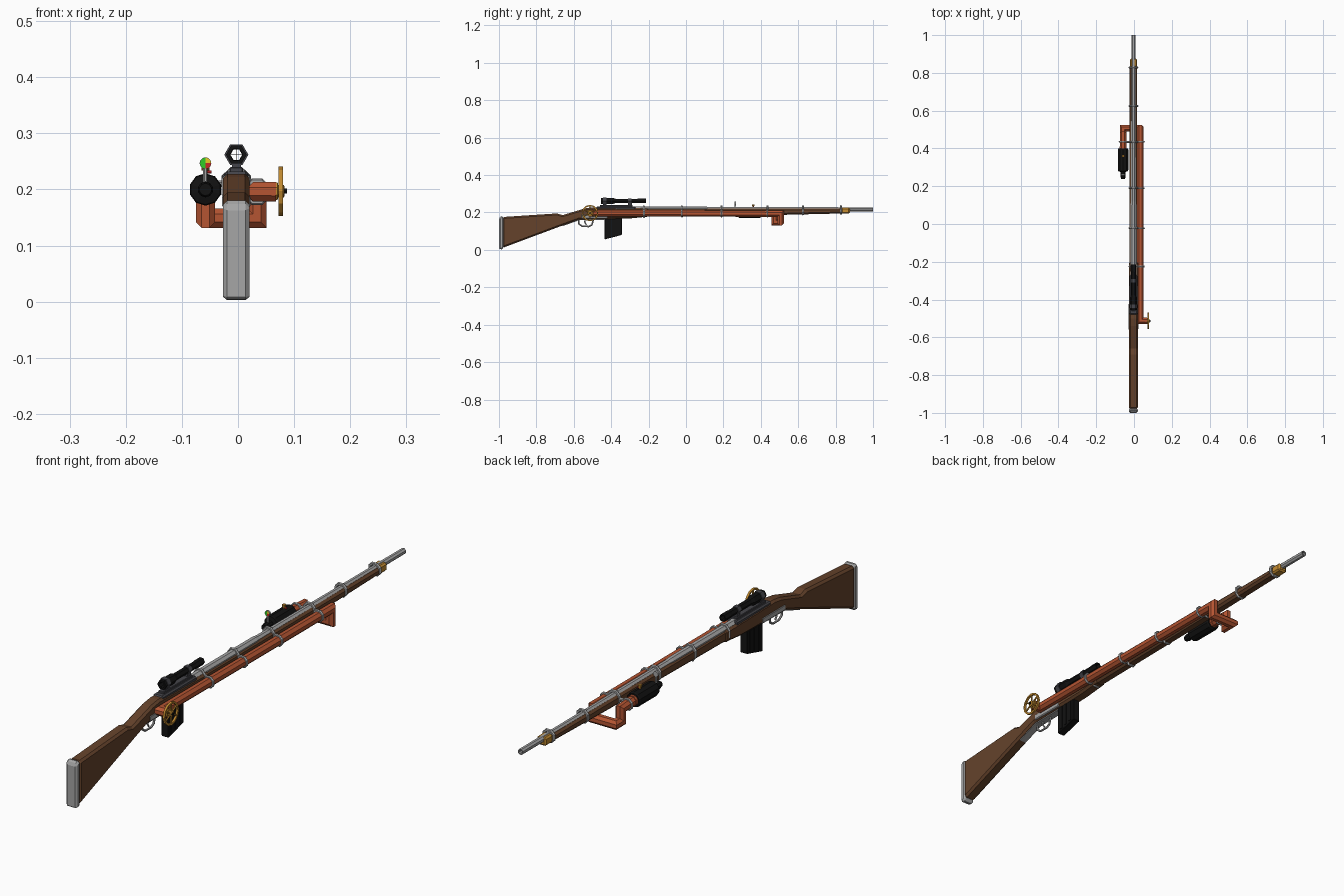
import bpy, bmesh, math
from mathutils import Vector, Matrix

if "Cube" in bpy.data.objects:
    bpy.data.objects.remove(bpy.data.objects["Cube"])

CX = -0.003  # centre line of stock and barrel


def material(name, *rgb):
    m = bpy.data.materials.new(name)
    m.diffuse_color = (*rgb, 1)
    m.use_nodes = True
    m.node_tree.nodes["Principled BSDF"].inputs["Base Color"].default_value = m.diffuse_color
    return m


WOOD = material("wood", 0.13, 0.055, 0.024)
COPPER = material("copper", 0.46, 0.09, 0.032)
BRASS = material("brass", 0.55, 0.26, 0.03)
BLACK = material("black", 0.006, 0.006, 0.006)
DARK = material("dark_steel", 0.06, 0.06, 0.07)
STEEL = material("steel", 0.38, 0.38, 0.38)
GREEN = material("green", 0.03, 0.6, 0.02)
YELLOW = material("yellow", 0.8, 0.6, 0.02)
RED = material("red", 0.6, 0.02, 0.02)


def finish(name, bm, mat, bevel=0):
    bmesh.ops.recalc_face_normals(bm, faces=bm.faces[:])
    me = bpy.data.meshes.new(name)
    bm.to_mesh(me)
    bm.free()
    ob = bpy.data.objects.new(name, me)
    bpy.context.collection.objects.link(ob)
    me.materials.append(mat)
    if bevel:
        b = ob.modifiers.new("bevel", 'BEVEL')
        b.width, b.segments, b.limit_method = bevel, 1, 'ANGLE'
        b.angle_limit = math.radians(50)
    return ob


def skin(bm, rings, closed):
    n, k = len(rings), len(rings[0])
    for i in range(n if closed else n - 1):
        a, b = rings[i], rings[(i + 1) % n]
        for j in range(k):
            bm.faces.new((a[j], a[(j + 1) % k], b[(j + 1) % k], b[j]))
    if not closed:
        bm.faces.new(rings[0])
        bm.faces.new(rings[-1])


def lathe(name, origin, axis, prof, sides, mat, phase=0.0, closed=False):
    """Turned part: prof is (distance along axis, radius)."""
    bm, rings = bmesh.new(), []
    for t, r in prof:
        ring = []
        for i in range(sides):
            a = math.tau * i / sides + phase
            c, s = r * math.cos(a), r * math.sin(a)
            p = {'X': (t, c, s), 'Y': (c, t, s), 'Z': (c, s, t)}[axis]
            ring.append(bm.verts.new(Vector(origin) + Vector(p)))
        rings.append(ring)
    skin(bm, rings, closed)
    return finish(name, bm, mat)


def sweep(name, path, r, sides, mat, closed=False):
    """Tube along a path with mitred corners."""
    pts = [Vector(p) for p in path]
    n = len(pts)
    dirs = [(pts[(i + 1) % n] - pts[i]).normalized() for i in range(n)]
    if not closed:
        dirs[-1] = dirs[-2]
    d = dirs[0]
    u = d.cross(Vector((0.0, 0.0, 1.0)))
    u = (u if u.length > 0.1 else d.cross(Vector((0, 1, 0)))).normalized()
    v = d.cross(u)
    angs = [math.tau * (i + 0.5) / sides for i in range(sides)]
    R = r / math.cos(math.pi / sides)
    cur = [pts[0] + R * (u * math.cos(a) + v * math.sin(a)) for a in angs]
    bm, rings = bmesh.new(), []
    for i in range(n):
        prev = dirs[i - 1] if (i or closed) else d
        run = prev if (i or not closed) else d
        normal = prev + dirs[i]
        cur = [p + run * ((pts[i] - p).dot(normal) / run.dot(normal)) for p in cur]
        rings.append([bm.verts.new(p) for p in cur])
    skin(bm, rings, closed)
    return finish(name, bm, mat)


def prism(name, prof, x0, x1, mat, bevel=0):
    """(y, z) outline extruded from x0 to x1."""
    bm = bmesh.new()
    skin(bm, [[bm.verts.new((x, y, z)) for y, z in prof] for x in (x0, x1)], False)
    return finish(name, bm, mat, bevel)


def box(name, y0, y1, z0, z1, half, mat, bevel=0, cx=CX):
    return prism(name, [(y0, z0), (y1, z0), (y1, z1), (y0, z1)], cx - half, cx + half, mat, bevel)


# Wooden stock, fore end and butt plate
prism("stock", [(-0.98, 0.011), (-0.675, 0.125), (-0.57, 0.163), (-0.3, 0.168), (-0.2, 0.178),
                (-0.2, 0.222), (-0.5, 0.228), (-0.54, 0.222), (-0.66, 0.186), (-0.69, 0.195),
                (-0.98, 0.176)], CX - 0.0235, CX + 0.0235, WOOD, 0.008)
prism("fore_stock", [(-0.22, 0.178), (0.5, 0.187), (0.84, 0.195), (0.84, 0.222), (-0.22, 0.222)],
      CX - 0.02, CX + 0.02, WOOD, 0.008)
prism("butt_plate", [(-1.0, 0.008), (-0.992, 0.0), (-0.975, 0.008), (-0.975, 0.178), (-0.988, 0.18),
                     (-1.0, 0.17)], CX - 0.0235, CX + 0.0235, STEEL, 0.007)
box("brass_nose_cap", 0.83, 0.876, 0.194, 0.226, 0.019, BRASS, 0.006)

# Hollow barrel
lathe("barrel", (CX, 0, 0.217), 'Y', [(-0.3, 0.017), (0.1, 0.0165), (0.12, 0.014), (0.6, 0.0125),
      (1.0, 0.0115), (1.0, 0.0075), (0.93, 0.0075)], 8, STEEL, math.pi / 8)

# Receiver and scope rail
box("receiver", -0.48, -0.27, 0.205, 0.232, 0.021, DARK, 0.005)
box("scope_rail", -0.46, -0.285, 0.23, 0.24, 0.012, DARK, 0.002)
box("receiver_plate", -0.56, -0.42, 0.168, 0.19, 0.0255, STEEL, 0.003)
prism("trigger_plate", [(-0.66, 0.127), (-0.57, 0.159), (-0.43, 0.161), (-0.43, 0.168),
                        (-0.57, 0.168), (-0.66, 0.136)], CX - 0.014, CX + 0.014, STEEL)

# Trigger guard and trigger
sweep("trigger_guard", [(CX, y, z) for y, z in ((-0.575, 0.16), (-0.572, 0.138), (-0.555, 0.126),
      (-0.52, 0.125), (-0.503, 0.134), (-0.495, 0.163))], 0.0035, 6, STEEL)
sweep("trigger", [(CX, -0.54, 0.163), (CX, -0.541, 0.147), (CX, -0.532, 0.134)], 0.003, 6, STEEL)

# Magazine with ribs
prism("magazine", [(-0.435, 0.056), (-0.343, 0.08), (-0.343, 0.172), (-0.435, 0.172)],
      CX - 0.015, CX + 0.015, BLACK, 0.002)
for i in range(3):
    y = -0.422 + i * 0.026
    z = 0.066 + 0.26 * (y + 0.435)
    box(f"magazine_rib_{i}", y, y + 0.013, z, 0.165, 0.0175, BLACK)

# Hexagonal hollow scope with crosshair, rings and mounts
lathe("scope_tube", (CX, 0, 0.262), 'Y', [(-0.455, 0.0185), (-0.39, 0.0185), (-0.375, 0.013),
      (-0.26, 0.013), (-0.25, 0.0145), (-0.215, 0.0145), (-0.215, 0.0105), (-0.455, 0.0115)],
      6, BLACK, 0, True)
box("crosshair_upright", -0.301, -0.3, 0.253, 0.271, 0.0004, BLACK)
box("crosshair_level", -0.301, -0.3, 0.2616, 0.2624, 0.0105, BLACK)
for i, (y, r) in enumerate(((-0.435, 0.0185), (-0.3, 0.013))):
    lathe(f"scope_ring_{i}", (CX, y, 0.262), 'Y', [(-0.009, r), (-0.009, r + 0.003),
          (0.009, r + 0.003), (0.009, r)], 6, DARK, 0, True)
    box(f"scope_mount_{i}", y - 0.01, y + 0.01, 0.235, 0.262 - r * 0.86, 0.008, DARK)

# Copper pipe running along the right side, under the barrel and up to the tank
PX, PZ, TX, TZ = 0.034, 0.196, -0.058, 0.2
sweep("copper_pipe", [(0.068, -0.513, PZ), (PX, -0.513, PZ), (PX, 0.507, PZ - 0.002),
      (PX, 0.507, 0.149), (TX, 0.507, 0.149), (TX, 0.474, 0.149), (TX, 0.474, TZ - 0.004),
      (TX, 0.39, TZ)], 0.0172, 8, COPPER)
# Flanges at the pipe ends
lathe("valve_flange", (0.06, -0.513, PZ), 'X', [(0, 0.019), (0.006, 0.019)], 8, COPPER, math.pi / 8)
lathe("tank_flange", (TX, 0.4, TZ), 'Y', [(0, 0.021), (0.01, 0.021)], 8, COPPER, math.pi / 8)

# Valve wheel: rim, spokes and hub
WC = Vector((0.0765, -0.513, 0.197))
lathe("wheel_rim", WC, 'X', [(-0.004, 0.037), (-0.004, 0.044), (0.004, 0.044), (0.004, 0.037)],
      12, BRASS, 0, True)
for i in range(6):
    a = math.tau * i / 6 + math.pi / 2
    d = Vector((0, math.cos(a), math.sin(a)))
    sweep(f"wheel_spoke_{i}", [WC + d * 0.008, WC + d * 0.04], 0.0028, 6, BRASS)
lathe("wheel_hub", WC, 'X', [(-0.011, 0.017), (-0.006, 0.017), (-0.005, 0.012), (0.005, 0.012),
      (0.0065, 0.009)], 8, BRASS, math.pi / 8)
lathe("wheel_nut", WC, 'X', [(0.005, 0.005), (0.0105, 0.005)], 6, BLACK)

# Pressure tank
lathe("pressure_tank", (TX, 0, TZ), 'Y', [(0.238, 0.011), (0.25, 0.014), (0.276, 0.014), (0.28, 0.027),
      (0.286, 0.029), (0.395, 0.029), (0.4, 0.026)], 10, BLACK, math.pi / 10)

# Pressure gauge with coloured sectors
GC = Vector((TX, 0.262, 0.247))
lathe("gauge_stem", (TX, 0.262, 0.21), 'Z', [(0, 0.004), (0.03, 0.004)], 6, STEEL)
lathe("gauge_case", GC, 'Y', [(-0.004, 0.0105), (0.004, 0.0105)], 12, STEEL)
for name, a0, a1, m in (("red", -90, 0, RED), ("yellow", 0, 90, YELLOW), ("green", 90, 270, GREEN)):
    bm = bmesh.new()
    arc = [math.radians(a0 + (a1 - a0) * k / 6) for k in range(7)]
    fan = [GC + Vector((0, -0.0045, 0))]
    fan += [GC + Vector((0.0098 * math.cos(a), -0.0045, 0.0098 * math.sin(a))) for a in arc]
    bm.faces.new([bm.verts.new(p) for p in fan])
    finish(f"gauge_{name}_sector", bm, m)

# Relief valve on the tank
lathe("relief_valve", (TX, 0.36, 0), 'Z', [(0.222, 0.004), (0.234, 0.004), (0.234, 0.007),
      (0.243, 0.007)], 8, BRASS)
lathe("relief_handle", (TX, 0.36, 0.231), 'X', [(0, 0.003), (0.011, 0.003)], 6, RED)


# Steel clamps: one loop round stock and barrel, another round the pipe
def loop(cx, cz, rx, rz, y):
    return [(cx + rx * math.cos(a), y, cz + rz * math.sin(a))
            for a in (math.tau * (k + 0.5) / 8 for k in range(8))]


for i, y in enumerate((-0.225, -0.022, 0.19, 0.435, 0.625, 0.828)):
    low = 0.176 + 0.017 * (y + 0.225)
    sweep(f"stock_clamp_{i}", loop(CX, (low + 0.233) / 2, 0.0225, (0.237 - low) / 2, y),
          0.005, 6, STEEL, True)
    if i < 4:
        sweep(f"pipe_clamp_{i}", loop(PX, PZ, 0.0195, 0.0195, y), 0.0045, 6, STEEL, True)
    if i == 3:
        sweep("tank_pipe_clamp", loop(TX, TZ - 0.002, 0.0195, 0.0195, y), 0.0045, 6, STEEL, True)
        sweep("clamp_bridge", [(TX + 0.016, y, 0.21), (CX - 0.02, y, 0.21)], 0.005, 6, STEEL)
